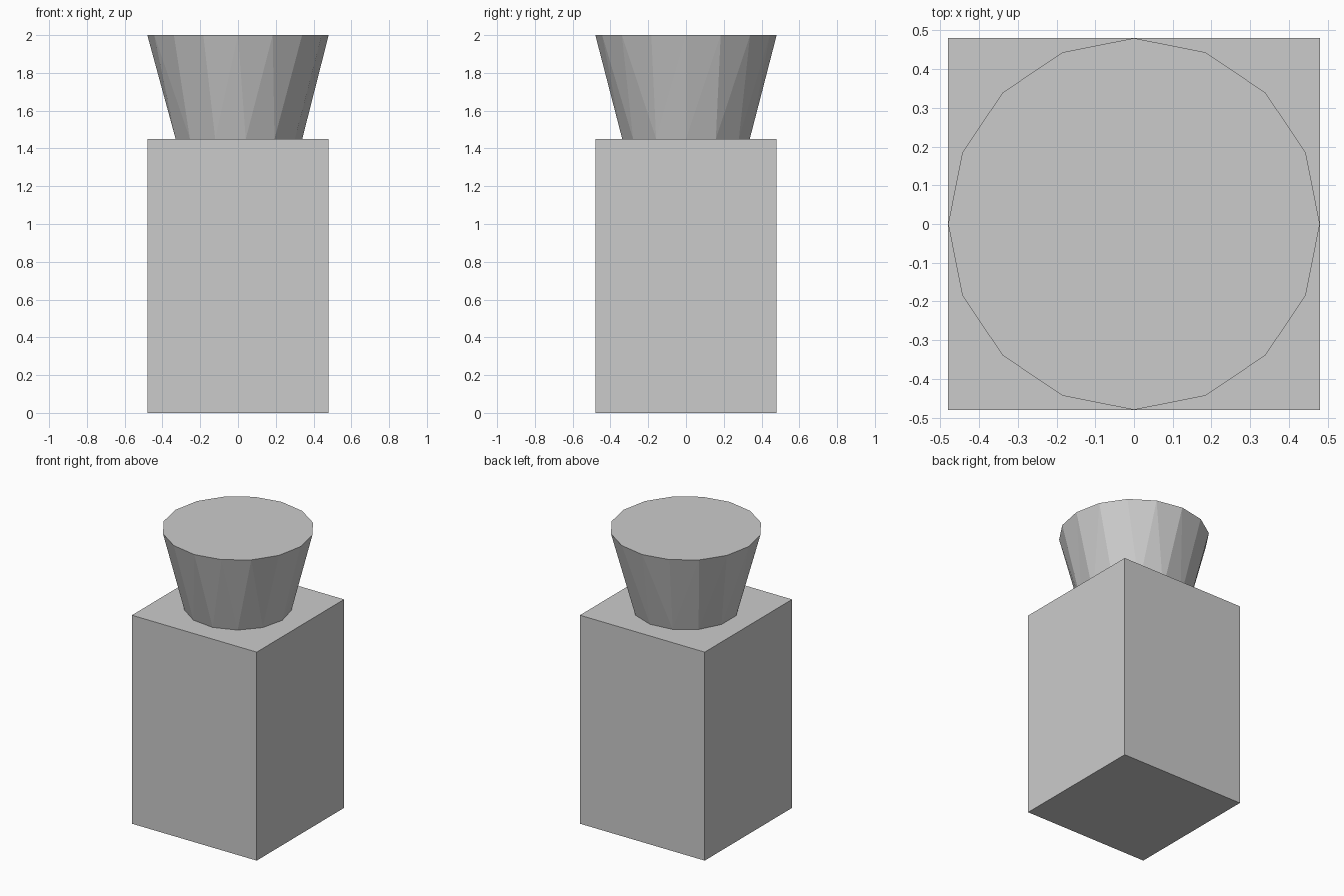
import bpy
import bmesh
from math import cos, sin, pi

if "Cube" in bpy.data.objects:
    bpy.data.objects.remove(bpy.data.objects["Cube"])

HALF = 0.48        # half width of the base block
BLOCK_TOP = 1.45


def finish(bm, name):
    bmesh.ops.recalc_face_normals(bm, faces=bm.faces[:])
    mesh = bpy.data.meshes.new(name)
    bm.to_mesh(mesh)
    bm.free()
    obj = bpy.data.objects.new(name, mesh)
    bpy.context.collection.objects.link(obj)
    return obj


def ring(bm, sides, radius, z):
    return [bm.verts.new((radius * cos(2 * pi * i / sides),
                          radius * sin(2 * pi * i / sides), z))
            for i in range(sides)]


def stitch(bm, low, high):
    """Join two rings with different side counts by a band of triangles."""
    n, m = len(low), len(high)
    i = j = 0
    while i < n or j < m:
        a, b = low[i % n], high[j % m]
        if j == m or (i < n and (i + 1) / n < (j + 1) / m):
            i += 1
            bm.faces.new((a, low[i % n], b))
        else:
            j += 1
            bm.faces.new((a, high[j % m], b))


# Square base block
bm = bmesh.new()
bmesh.ops.create_cube(bm, size=1)
for v in bm.verts:
    v.co = (v.co.x * 2 * HALF, v.co.y * 2 * HALF, (v.co.z + 0.5) * BLOCK_TOP)
finish(bm, "base_block")

# Flared top: 13-sided foot widening to a 16-sided rim
bm = bmesh.new()
foot = ring(bm, 13, 0.34, BLOCK_TOP)
rim = ring(bm, 16, HALF, 2.0)
stitch(bm, foot, rim)
bm.faces.new(foot)
bm.faces.new(rim)
finish(bm, "flared_top")
